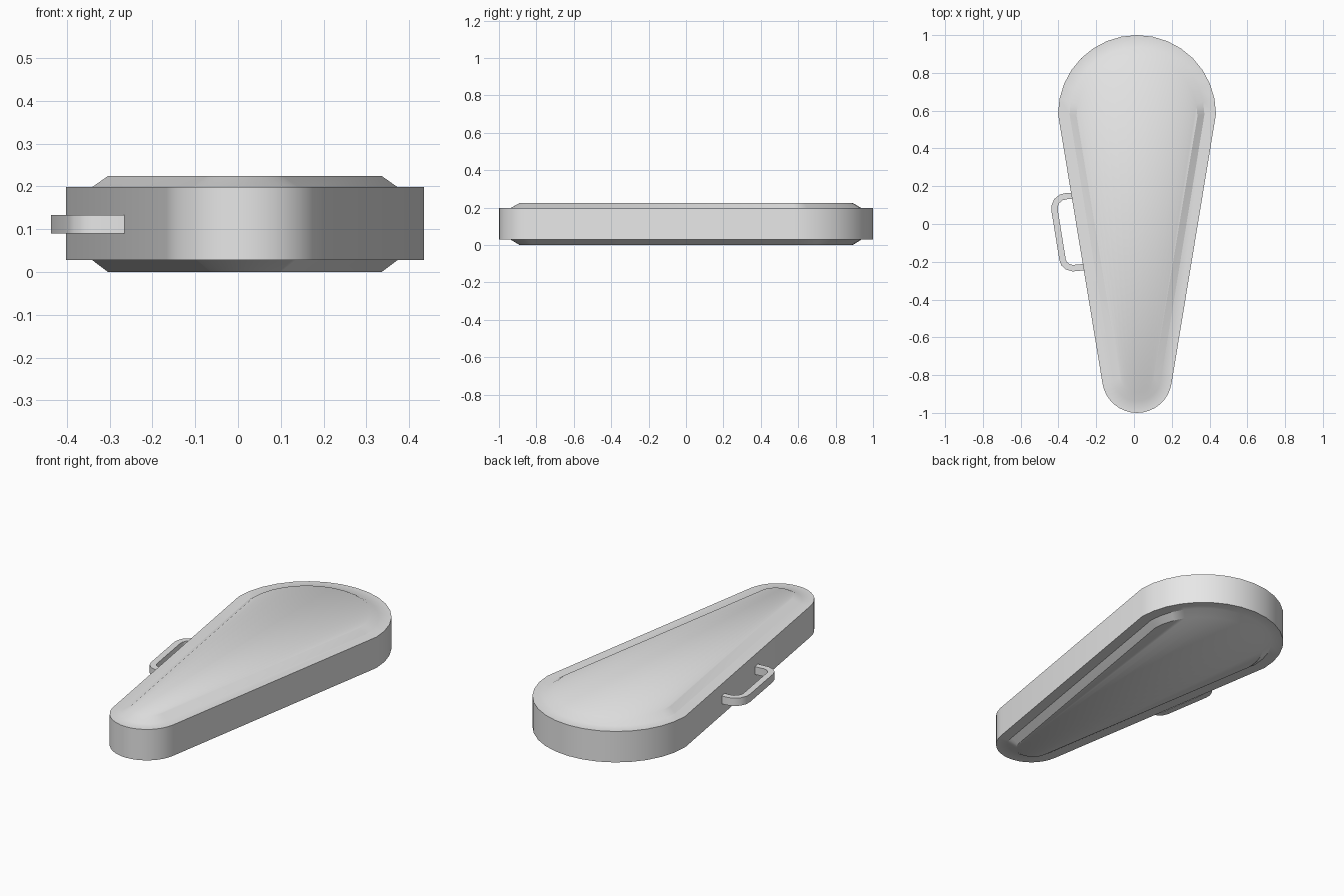
import bpy, bmesh, math
from mathutils import Vector

cube = bpy.data.objects.get("Cube")
if cube:
    bpy.data.objects.remove(cube)

grey = bpy.data.materials.new("light grey")
grey.use_nodes = True
colour = (0.8, 0.8, 0.8, 1)
grey.diffuse_color = colour
grey.node_tree.nodes["Principled BSDF"].inputs["Base Color"].default_value = colour

SEG = 16      # facets in each rounded end
CX = 0.016    # centre line of the case


def finish(bm, name, angle):
    bmesh.ops.recalc_face_normals(bm, faces=bm.faces)
    mesh = bpy.data.meshes.new(name)
    bm.to_mesh(mesh)
    bm.free()
    mesh.materials.append(grey)
    obj = bpy.data.objects.new(name, mesh)
    bpy.context.collection.objects.link(obj)
    bpy.ops.object.select_all(action='DESELECT')
    obj.select_set(True)
    bpy.context.view_layer.objects.active = obj
    bpy.ops.object.shade_smooth_by_angle(angle=math.radians(angle))
    return obj


def outline(bm, z, wide_r, wide_y, small_r, small_y):
    """Teardrop ring: wide rounded back, narrow rounded front."""
    def arc(r, y, start, end):
        for i in range(SEG + 1):
            a = math.radians(start + (end - start) * i / SEG)
            yield bm.verts.new((CX + r * math.cos(a), y + r * math.sin(a), z))
    return (list(arc(wide_r, wide_y, 0, 180))
            + list(arc(small_r, small_y, 189, 351)))


# Case body: stacked teardrop outlines with a raised panel on both sides
wall = (0.418, 0.582, 0.185, -0.815)
panel_foot = (0.357, 0.58, 0.127, -0.81)
panel_edge = (0.32, 0.572, 0.09, -0.80)
layers = [(0, panel_edge), (0.028, panel_foot), (0.028, wall),
          (0.198, wall), (0.198, panel_foot), (0.224, panel_edge)]
bm = bmesh.new()
rings = [outline(bm, z, *shape) for z, shape in layers]
count = len(rings[0])
for low, high in zip(rings, rings[1:]):
    for i in range(count):
        j = (i + 1) % count
        bm.faces.new((low[i], low[j], high[j], high[i]))
# Lengthwise strips close the panels
for ring in (rings[0], rings[-1]):
    for i in range(SEG):
        bm.faces.new((ring[i], ring[i + 1], ring[-2 - i], ring[-1 - i]))
finish(bm, "instrument_case", 34)

# Carrying handle: a flat bar swept along a bent path
path = [Vector(p) for p in (
    (-0.31, 0.148), (-0.355, 0.148), (-0.385, 0.141), (-0.409, 0.121),
    (-0.42, 0.095), (-0.42, 0.07), (-0.378, -0.19), (-0.37, -0.21),
    (-0.352, -0.226), (-0.325, -0.234), (-0.25, -0.227))]
HALF = 0.017
bm = bmesh.new()
sections = []
for i, p in enumerate(path):
    before = path[max(i - 1, 0)]
    after = path[min(i + 1, len(path) - 1)]
    along = (after - before).normalized()
    side = Vector((-along.y, along.x)) * HALF
    sections.append([bm.verts.new((*(p + side * s), z)) for s, z in
                     ((-1, 0.09), (1, 0.09), (1, 0.133), (-1, 0.133))])
for a, b in zip(sections, sections[1:]):
    for k in range(4):
        m = (k + 1) % 4
        bm.faces.new((a[k], a[m], b[m], b[k]))
for end in (sections[0], sections[-1]):
    bm.faces.new(end)
finish(bm, "carry_handle", 40)
